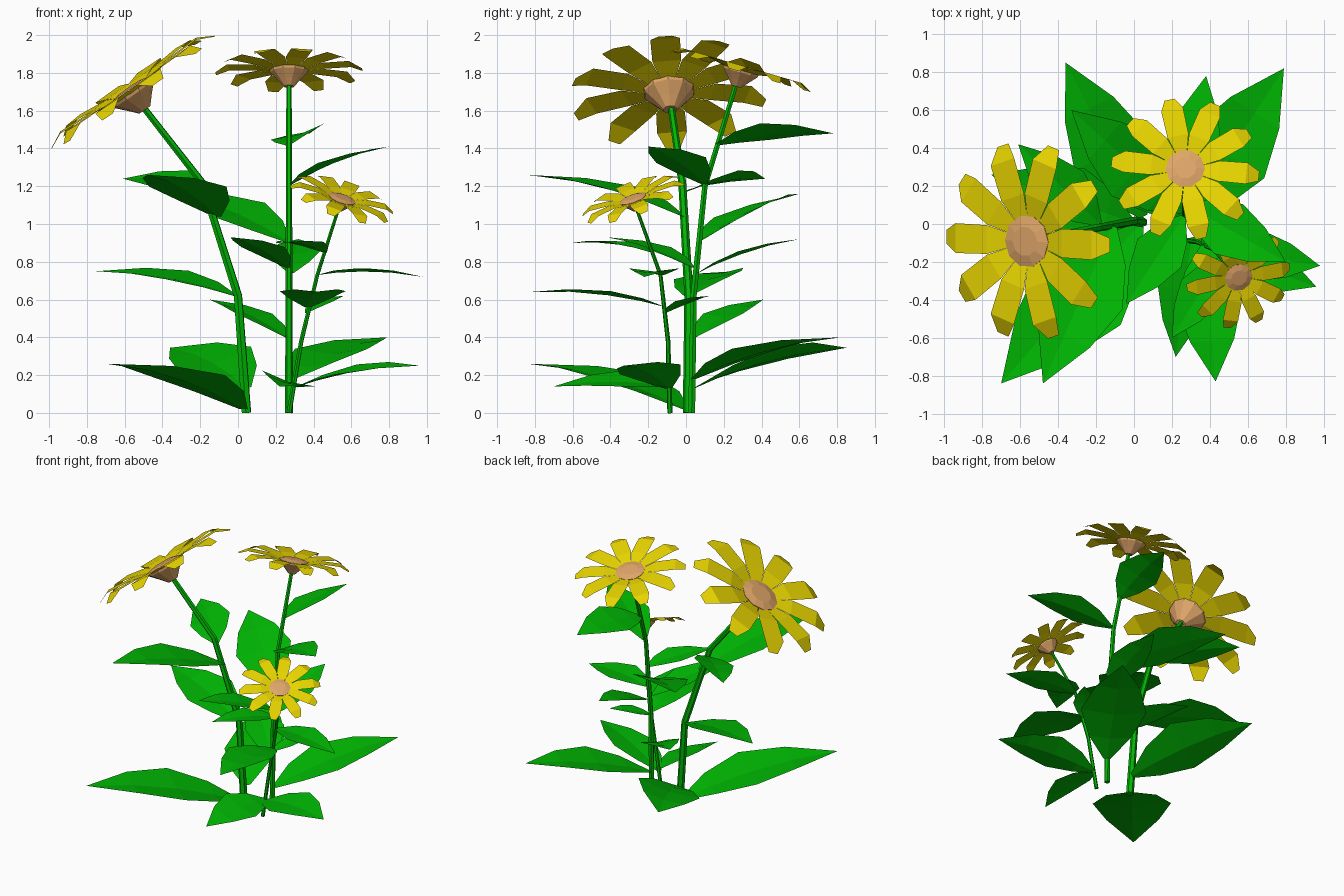
import bpy, bmesh, math
from mathutils import Vector

cube = bpy.data.objects.get("Cube")
if cube:
    bpy.data.objects.remove(cube, do_unlink=True)

UP = Vector((0, 0, 1))


def make_material(name, rgb):
    mat = bpy.data.materials.new(name)
    mat.use_nodes = True
    mat.diffuse_color = (*rgb, 1)
    mat.node_tree.nodes["Principled BSDF"].inputs["Base Color"].default_value = (*rgb, 1)
    return mat


GREEN = make_material("leaf green", (0, 0.47, 0.001))
YELLOW = make_material("petal yellow", (0.8, 0.66, 0))
TAN = make_material("seed head tan", (0.74, 0.38, 0.14))


def finish(bm, name, mat):
    mesh = bpy.data.meshes.new(name)
    bm.normal_update()
    bm.to_mesh(mesh)
    bm.free()
    mesh.materials.append(mat)
    obj = bpy.data.objects.new(name, mesh)
    bpy.context.collection.objects.link(obj)


def ribbon(bm, origin, forward, side, up, stations):
    """Blade with a midrib; stations hold (along, half width, mid height, edge lift)."""
    rows = []
    for along, half, height, lift in stations:
        mid = origin + forward * along + up * height
        if half == 0:
            rows.append([bm.verts.new(mid)])
        else:
            rows.append([bm.verts.new(mid + side * half * s + up * lift * abs(s))
                         for s in (-1, 0, 1)])
    for a, b in zip(rows, rows[1:]):
        for i in (0, 1):
            if len(b) == 1:
                bm.faces.new((a[i], a[i + 1], b[0]))
            else:
                bm.faces.new((a[i], a[i + 1], b[i + 1], b[i]))


# Leaf outline as fractions of its length
LEAF = [(0, 0.025, 0, 0), (0.18, 0.155, 0.025, 0.02), (0.42, 0.24, 0.04, 0.03),
        (0.7, 0.16, 0.035, 0.018), (1, 0, 0, 0)]


def add_leaf(name, base, tip, roll=0.0):
    base, tip = Vector(base), Vector(tip)
    forward = tip - base
    length = forward.length
    side = (forward.cross(UP).normalized() + UP * roll).normalized() * length
    bm = bmesh.new()
    ribbon(bm, base, forward, side, UP * length, LEAF)
    finish(bm, name, GREEN)


def add_stem(name, points, thick, thin):
    curve = bpy.data.curves.new(name, "CURVE")
    curve.dimensions = "3D"
    curve.bevel_depth = 1
    curve.bevel_resolution = 1
    curve.use_fill_caps = True
    spline = curve.splines.new("POLY")
    spline.points.add(len(points) - 1)
    for i, (p, co) in enumerate(zip(spline.points, points)):
        p.co = (*co, 1)
        p.radius = thick + (thin - thick) * i / (len(points) - 1)
    tube = bpy.data.objects.new(name + "_path", curve)
    bpy.context.collection.objects.link(tube)
    bpy.context.view_layer.update()
    graph = bpy.context.evaluated_depsgraph_get()
    mesh = bpy.data.meshes.new_from_object(tube.evaluated_get(graph))
    bpy.data.objects.remove(tube, do_unlink=True)
    mesh.materials.clear()
    mesh.materials.append(GREEN)
    for poly in mesh.polygons:
        poly.use_smooth = False
    bpy.context.collection.objects.link(bpy.data.objects.new(name, mesh))


# Petal and seed head profiles as fractions of the flower radius
PETAL = [(0.2, 0.065, 0, 0), (0.46, 0.145, 0.06, 0),
         (0.83, 0.15, 0.075, 0), (1, 0.07, -0.01, 0)]
HEAD = [(0.07, -0.22), (0.15, -0.13), (0.255, -0.02), (0.265, 0.02), (0.15, 0.05)]


def add_flower(name, centre, axis, radius, phase, petals=10, sides=10):
    centre, n = Vector(centre), Vector(axis).normalized()
    u = (Vector((1, 0, 0)) - n * n.x).normalized()
    v = n.cross(u)

    # Ring of drooping petals
    bm = bmesh.new()
    for k in range(petals):
        a = phase + math.tau * k / petals
        out = (u * math.cos(a) + v * math.sin(a)) * radius
        ribbon(bm, centre, out, out.cross(n), n * radius, PETAL)
    finish(bm, name + "_petals", YELLOW)

    # Faceted seed head with the cup below it
    bm = bmesh.new()
    rings = []
    for r, z in HEAD:
        rings.append([bm.verts.new(centre + radius * (
            n * z + r * (u * math.cos(math.tau * k / sides) + v * math.sin(math.tau * k / sides))))
            for k in range(sides)])
    for lo, hi in zip(rings, rings[1:]):
        for k in range(sides):
            j = (k + 1) % sides
            bm.faces.new((lo[k], lo[j], hi[j], hi[k]))
    bm.faces.new(rings[-1])
    bm.faces.new(rings[0][::-1])
    finish(bm, name + "_seed_head", TAN)


# Stems
add_stem("large_stem", [(0.045, 0.01, 0), (0, 0.015, 0.62), (-0.19, -0.02, 1.22),
                        (-0.51, -0.08, 1.63)], 0.027, 0.018)
add_stem("middle_stem", [(0.27, 0.03, 0), (0.27, 0.04, 0.62), (0.27, 0.1, 1.2),
                         (0.27, 0.265, 1.74)], 0.021, 0.014)
add_stem("small_stem", [(0.27, -0.085, 0), (0.335, -0.095, 0.38), (0.42, -0.135, 0.73),
                        (0.535, -0.265, 1.09)], 0.014, 0.009)

# Flower heads
add_flower("large_flower", (-0.56, -0.09, 1.70), (-0.57, -0.06, 0.82), 0.525, 0)
add_flower("middle_flower", (0.27, 0.29, 1.81), (0, 0.28, 0.96), 0.39, -0.1)
add_flower("small_flower", (0.55, -0.28, 1.13), (0.33, -0.37, 1), 0.285, 0.1)

# Leaves: base, tip and optional roll
leaves = {
    "large": [((0.03, 0, 0.02), (-0.70, -0.84, 0.26)),
              ((0.05, 0.04, 0.13), (-0.36, 0.85, 0.345), 0.3),
              ((-0.01, 0.01, 0.62), (-0.75, 0.26, 0.75), 0.12),
              ((-0.11, -0.01, 1.04), (-0.48, -0.84, 1.26)),
              ((-0.18, 0, 1.17), (-0.61, 0.42, 1.24), 0.3)],
    "middle": [((0.28, 0.04, 0.18), (0.79, 0.82, 0.40)),
               ((0.26, 0.04, 0.40), (-0.15, 0.41, 0.60)),
               ((0.28, 0.06, 0.74), (0.32, 0.60, 0.92)),
               ((0.26, 0.04, 0.77), (-0.04, -0.42, 0.93)),
               ((0.26, 0.07, 0.91), (-0.33, 0.60, 1.16), 0.2),
               ((0.28, 0.10, 1.21), (0.80, -0.20, 1.41), -0.1),
               ((0.27, 0.16, 1.42), (0.38, 0.78, 1.48), 0.3)],
    "small": [((0.29, -0.09, 0.13), (0.96, -0.33, 0.25), -0.15),
              ((0.30, -0.09, 0.14), (0.22, -0.70, 0.14), 0.3),
              ((0.36, -0.11, 0.53), (0.56, 0.13, 0.62)),
              ((0.37, -0.11, 0.56), (0.43, -0.83, 0.64)),
              ((0.42, -0.13, 0.73), (0.98, -0.22, 0.72)),
              ((0.46, -0.18, 0.85), (0.20, -0.60, 0.90))],
}
for plant, items in leaves.items():
    for i, item in enumerate(items, 1):
        add_leaf(f"{plant}_leaf_{i}", *item)
